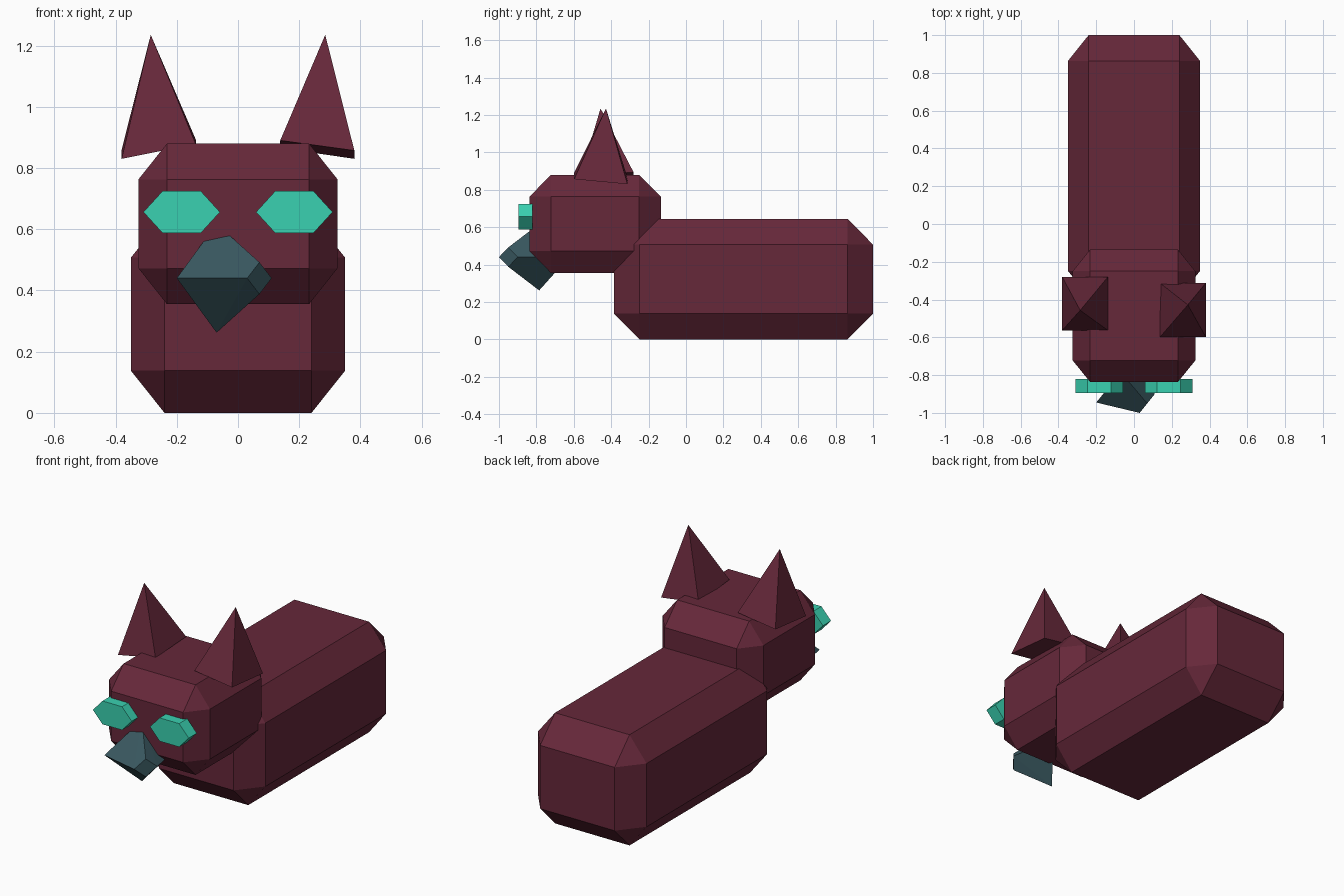
import bpy
import bmesh
from math import radians
from mathutils import Vector

if "Cube" in bpy.data.objects:
    bpy.data.objects.remove(bpy.data.objects["Cube"], do_unlink=True)


def make_material(name, rgb):
    mat = bpy.data.materials.new(name)
    mat.use_nodes = True
    mat.diffuse_color = (*rgb, 1)
    bsdf = next(n for n in mat.node_tree.nodes if n.type == 'BSDF_PRINCIPLED')
    bsdf.inputs["Base Color"].default_value = (*rgb, 1)
    return mat


maroon = make_material("maroon", (0.133, 0.021, 0.042))
teal = make_material("teal", (0.042, 0.64, 0.44))
slate = make_material("slate", (0.042, 0.1, 0.12))


def hull(name, points, mat):
    """Flat-faced convex solid around the given corners."""
    bm = bmesh.new()
    for p in points:
        bm.verts.new(p)
    bmesh.ops.convex_hull(bm, input=bm.verts[:])
    bmesh.ops.dissolve_limit(bm, angle_limit=radians(1),
                             verts=bm.verts[:], edges=bm.edges[:])
    bmesh.ops.recalc_face_normals(bm, faces=bm.faces[:])
    mesh = bpy.data.meshes.new(name)
    bm.to_mesh(mesh)
    bm.free()
    mesh.materials.append(mat)
    obj = bpy.data.objects.new(name, mesh)
    bpy.context.collection.objects.link(obj)
    return obj


def chamfered_box(name, low, high, chamfer, mat):
    """Box with every edge cut, using a separate cut depth per axis."""
    low, high, chamfer = Vector(low), Vector(high), Vector(chamfer)
    centre, half = (low + high) / 2, (high - low) / 2
    points = []
    for sx in (-1, 1):
        for sy in (-1, 1):
            for sz in (-1, 1):
                for axis in range(3):
                    corner = half - chamfer
                    corner[axis] = half[axis]
                    points.append(centre + corner * Vector((sx, sy, sz)))
    return hull(name, points, mat)


# Body and head
chamfered_box("body", (-0.35, -0.385, 0), (0.35, 1, 0.645), (0.11, 0.137, 0.138), maroon)
chamfered_box("head", (-0.325, -0.837, 0.355), (0.325, -0.135, 0.88), (0.093, 0.115, 0.117), maroon)


# Ears: tilted four-sided spikes, one leaning back and one leaning forward
def ear(name, side, front, back, front_z, back_z, apex_y):
    inner, outer = 0.138 * side, 0.38 * side
    hull(name, [(inner, front, front_z[0]), (outer, front, front_z[1]),
                (inner, back, back_z[0]), (outer, back, back_z[1]),
                (0.285 * side, apex_y, 1.235)], maroon)


ear("left_ear", 1, -0.598, -0.313, (0.89, 0.857), (0.865, 0.83), -0.428)
ear("right_ear", -1, -0.563, -0.28, (0.878, 0.83), (0.893, 0.86), -0.457)

# Eyes: flat hexagonal prisms
hexagon = [(0.125, 0), (0.063, 0.068), (-0.063, 0.068),
           (-0.125, 0), (-0.063, -0.068), (0.063, -0.068)]
for name, side in (("left_eye", 1), ("right_eye", -1)):
    hull(name, [(side * 0.184 + x, y, 0.656 + z)
                for y in (-0.895, -0.82) for x, z in hexagon], teal)


# Nose: tapered square block turned to one side
def diamond(centre, across, height):
    c, a, up = Vector(centre), Vector(across), Vector((0, 0, height))
    return [c - a, c + a, c - up, c + up]


hull("nose", diamond((-0.07, -0.785, 0.44), (0.13, 0.16, 0), 0.178)
     + diamond((0.07, -0.95, 0.44), (0.04, 0.05, 0), 0.052), slate)
